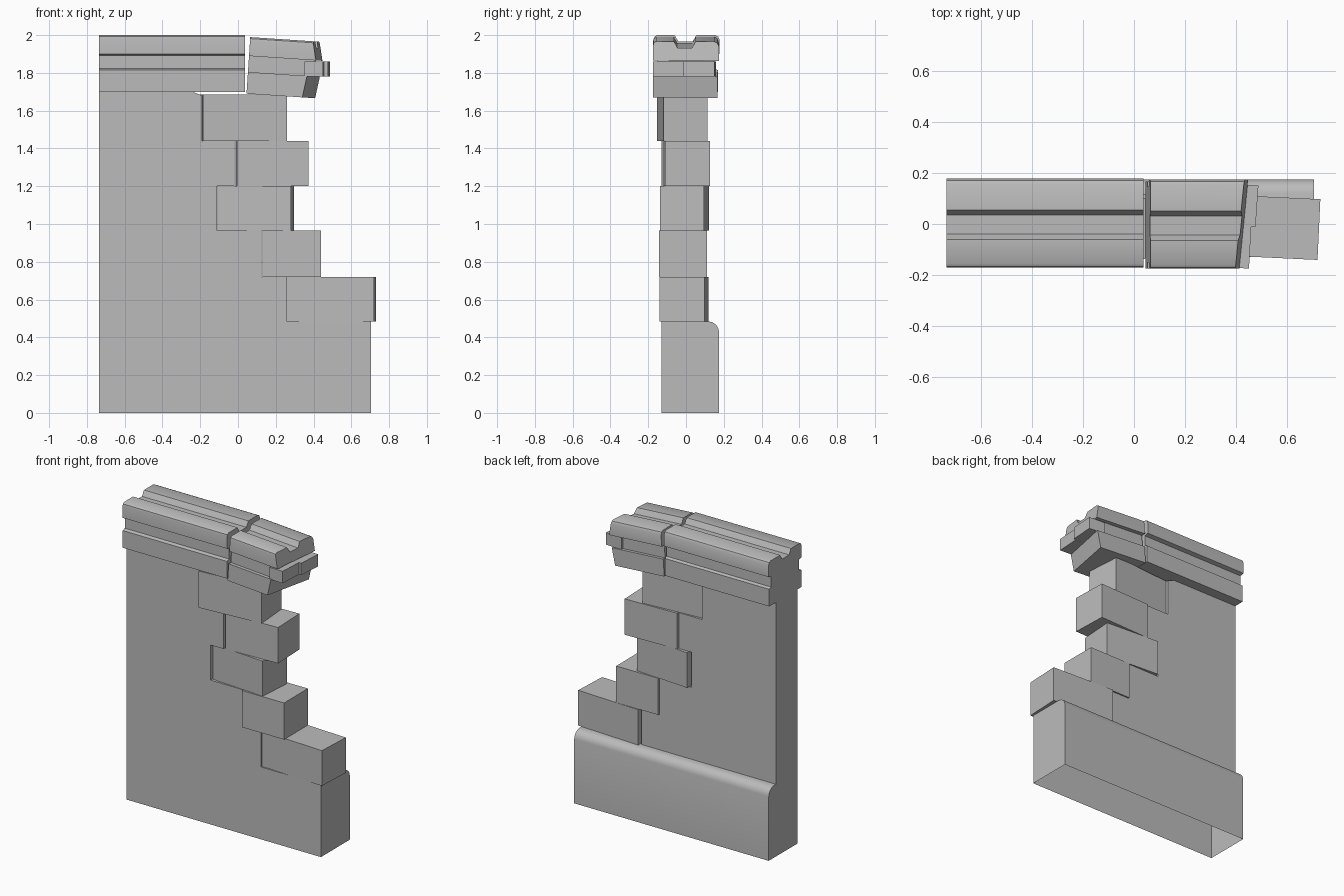
import bpy, bmesh, math
from mathutils import Matrix, Vector

if "Cube" in bpy.data.objects:
    bpy.data.objects.remove(bpy.data.objects["Cube"], do_unlink=True)

# One plain stone colour
stone = bpy.data.materials.new("stone_grey")
stone.use_nodes = True
stone.diffuse_color = (0.5, 0.5, 0.5, 1)
bsdf = stone.node_tree.nodes["Principled BSDF"]
bsdf.inputs["Base Color"].default_value = (0.5, 0.5, 0.5, 1)
bsdf.inputs["Roughness"].default_value = 0.9


def loft(name, ring_a, ring_b, open_bottom=False, matrix=None):
    """Solid between two matching rings of points."""
    bm = bmesh.new()
    a = [bm.verts.new(p) for p in ring_a]
    b = [bm.verts.new(p) for p in ring_b]
    n = len(a)
    bm.faces.new(a)
    bm.faces.new(b)
    for i in range(n):
        j = (i + 1) % n
        bm.faces.new((a[i], a[j], b[j], b[i]))
    bmesh.ops.recalc_face_normals(bm, faces=bm.faces)
    if open_bottom:
        low = [f for f in bm.faces if all(v.co.z < 0.001 for v in f.verts)]
        bmesh.ops.delete(bm, geom=low, context='FACES_ONLY')
    if matrix:
        bm.transform(matrix)
    mesh = bpy.data.meshes.new(name)
    bm.to_mesh(mesh)
    bm.free()
    mesh.materials.append(stone)
    obj = bpy.data.objects.new(name, mesh)
    bpy.context.collection.objects.link(obj)
    bpy.ops.object.select_all(action='DESELECT')
    bpy.context.view_layer.objects.active = obj
    obj.select_set(True)
    bpy.ops.object.shade_smooth_by_angle(angle=math.radians(35))
    return obj


def beam(name, profile, x0, end, **kw):
    """Sweep a (y, z) profile along x; end(y, z) gives the far x."""
    return loft(name, [(x0, y, z) for y, z in profile],
                [(end(y, z), y, z) for y, z in profile], **kw)


def rect(y0, y1, z0, z1):
    return [(y0, z0), (y1, z0), (y1, z1), (y0, z1)]


def block(name, x0, x1, y0, y1, z0, z1, yaw):
    """Box turned about its own vertical axis."""
    c = Vector(((x0 + x1) / 2, (y0 + y1) / 2, 0))
    turn = (Matrix.Translation(c) @ Matrix.Rotation(math.radians(yaw), 4, 'Z')
            @ Matrix.Translation(-c))
    return beam(name, rect(y0, y1, z0, z1), x0, lambda y, z: x1, matrix=turn)


LEFT = -0.735

# Plinth with a rounded back shoulder, hollow underneath
plinth = [(-0.13, 0), (0.175, 0), (0.175, 0.43), (0.17, 0.45), (0.158, 0.468),
          (0.14, 0.48), (0.12, 0.484), (-0.13, 0.484)]
beam("plinth", plinth, LEFT, lambda y, z: 0.705, open_bottom=True)

# Wall slab with a toothed broken edge
outline = [(LEFT, 0.484), (0.26, 0.484), (0.26, 0.72), (0.125, 0.72),
           (0.125, 0.965), (-0.112, 0.965), (-0.112, 1.2), (-0.018, 1.2),
           (-0.018, 1.44), (-0.19, 1.44), (-0.19, 1.68), (-0.24, 1.70),
           (LEFT, 1.70)]
loft("wall", [(x, -0.13, z) for x, z in outline],
     [(x, 0.10, z) for x, z in outline])

# Loose blocks along the broken edge, top to bottom
courses = [(-0.195, 0.25, -0.137, 0.098, 1.44, 1.685, 4.5),
           (-0.01, 0.37, -0.118, 0.12, 1.20, 1.44, 2.0),
           (-0.10, 0.288, -0.125, 0.108, 0.965, 1.20, -4.0),
           (0.13, 0.44, -0.143, 0.11, 0.72, 0.965, 0.3),
           (0.265, 0.725, -0.13, 0.108, 0.484, 0.72, -2.7)]
for i, c in enumerate(courses):
    block(f"broken_block_{i + 1}", *c)

# Coping: grooved top band, recessed band, bottom band
top_band = [(-0.17, 1.90), (-0.17, 1.978), (-0.167, 1.992), (-0.155, 2.0),
            (-0.06, 2.0), (-0.04, 1.965), (0.035, 1.965), (0.055, 2.0),
            (0.155, 2.0), (0.17, 1.993), (0.178, 1.975), (0.178, 1.90)]
mid_band = rect(-0.147, 0.15, 1.815, 1.90)
low_band = rect(-0.17, 0.17, 1.70, 1.815)
coping = (low_band[:2] + [(0.17, 1.815), (0.15, 1.822), (0.15, 1.893)]
          + top_band[::-1] + [(-0.147, 1.893), (-0.147, 1.822), (-0.17, 1.815)])
beam("coping", coping, LEFT, lambda y, z: 0.038)

# Tilted coping fragment with sloping fracture faces
START = 0.045
pivot = Vector((START, 0, 1.70))
tilt = (Matrix.Translation(pivot + Vector((0, -0.004, -0.01)))
        @ Matrix.Rotation(math.radians(3.8), 4, 'Y')
        @ Matrix.Translation(-pivot))
beam("fragment_top", top_band, START,
     lambda y, z: 0.395 + 0.1 * y + 0.22 * (2.0 - z), matrix=tilt)
beam("fragment_middle", mid_band, START,
     lambda y, z: 0.40, matrix=tilt)
beam("fragment_bottom", low_band, START,
     lambda y, z: 0.375 + 0.2 * y + 0.15 * (z - 1.70), matrix=tilt)

# Two stubs poking out of the fracture
block("front_stub", 0.355, 0.455, -0.172, -0.008, 1.78, 1.86, -3)
block("back_stub", 0.36, 0.482, -0.008, 0.155, 1.78, 1.86, -4)
